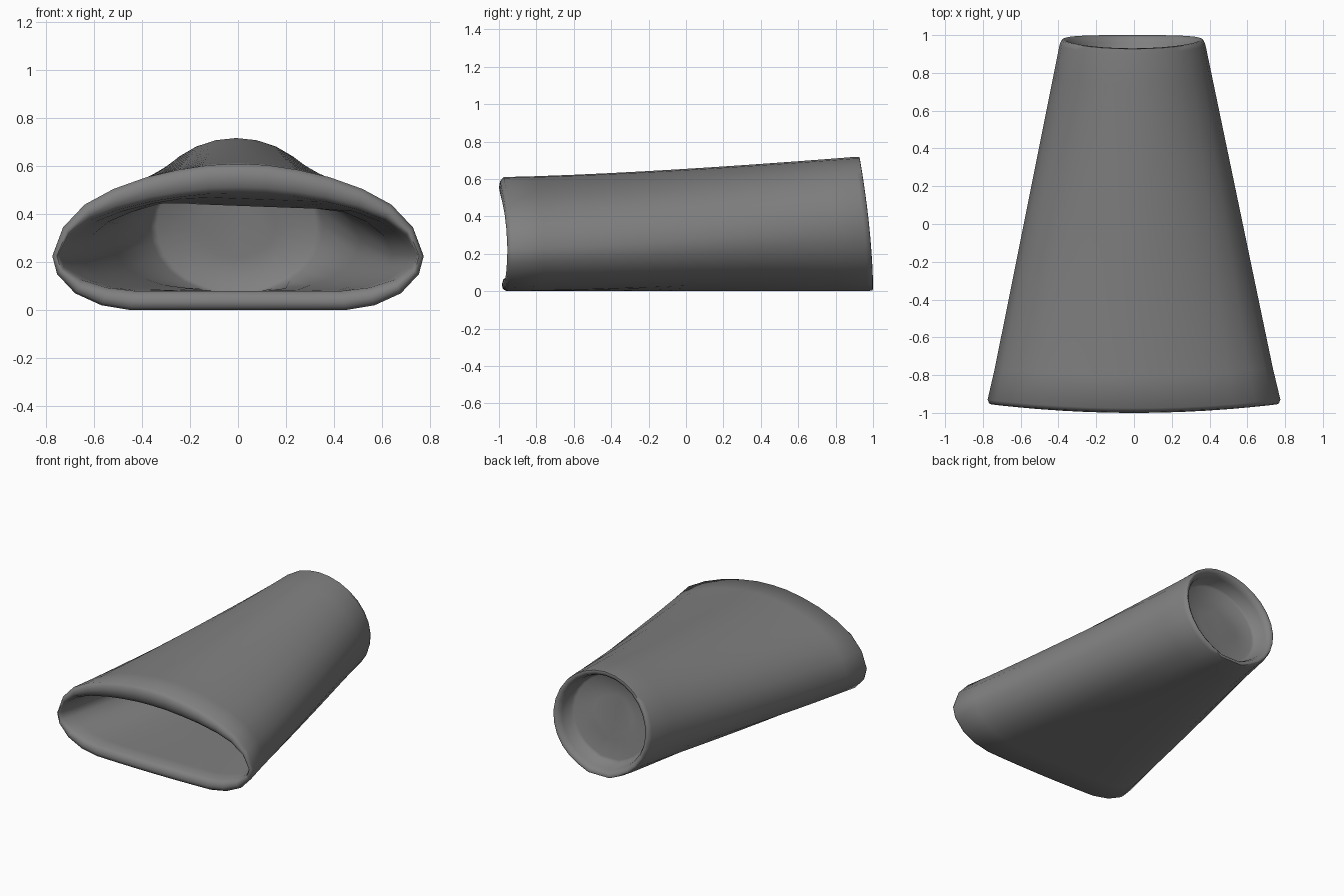
import bpy, bmesh, math

if "Cube" in bpy.data.objects:
    bpy.data.objects.remove(bpy.data.objects["Cube"])

# Half profiles (x, z) from top centre to bottom centre
FRONT = [(0, .61), (.12, .605), (.25, .585), (.38, .555), (.52, .505), (.64, .44),
         (.73, .345), (.775, .225), (.755, .15), (.68, .07), (.57, .02), (.45, 0),
         (.29, 0), (.15, 0), (0, 0)]
BACK = []
for i in range(15):
    a = math.pi * i / 14
    z = .36 + .36 * math.cos(a)
    BACK.append((.38 * math.sin(a), 0 if z < .02 else z))


def mirrored(half):
    return half + [(-x, z) for x, z in half[-2:0:-1]]


FRONT, BACK = mirrored(FRONT), mirrored(BACK)


def front_y(x, z):
    bulge = .045 if z > .22 else .03
    return -.955 - bulge * (1 - (x / .775) ** 2)


def back_y(z):
    return 1 - .07 * (z / .72) ** 1.7


def section(t, shift=0, sx=1, z0=0, sz=1, ceiling=None):
    """Ring at fraction t along the body, shrunk by sx / sz and lifted by z0."""
    ring = []
    for (fx, fz), (bx, bz) in zip(FRONT, BACK):
        x, z = fx + (bx - fx) * t, fz + (bz - fz) * t ** 1.4
        y = front_y(fx, fz) * (1 - t) + back_y(bz) * t
        z = z0 + z * sz
        if ceiling:
            z = min(z, ceiling - .035 * x)
        ring.append((x * sx - .008 * t, y + shift, z))
    return ring


rings = []
# Inner wall, from the closed end forward to the mouth
rings.append(section(.915, 0, .40, .216, .40))
rings.append(section(.91, 0, .80, .08, .79))
rings.append(section(.90, 0, .855, .065, .83))
rings.append(section(.55, 0, .92, .08, .72, .50))
rings.append(section(.22, 0, .94, .08, .64, .435))
rings.append(section(.06, 0, .955, .08, .655, .465))
# Rounded front lip
rings.append(section(0, .03, .963, .08, .67))
rings.append(section(0, .008, .968, .062, .74))
rings.append(section(0, 0, .976, .035, .85))
rings.append(section(0, .006, .99, .012, .945))
rings.append(section(0, .025))
# Outer wall
for k in range(1, 10):
    rings.append(section(k / 10))
rings.append(section(.985))
# Rounded back lip and recessed end
rings.append(section(1, -.003, .985, .004, .99))
rings.append(section(1, 0, .96, .014, .96))
rings.append(section(1, -.012, .91, .03, .91))
rings.append(section(1, -.04, .87, .045, .87))
rings.append(section(1, -.12, .83, .06, .83))
rings.append(section(1, -.13, .78, .08, .78))
rings.append(section(1, -.135, .40, .216, .40))

bm = bmesh.new()
loops = [[bm.verts.new(p) for p in ring] for ring in rings]
n = len(FRONT)
for a, b in zip(loops, loops[1:]):
    for i in range(n):
        j = (i + 1) % n
        bm.faces.new((a[i], a[j], b[j], b[i]))
bm.faces.new(loops[0])
bm.faces.new(loops[-1])
bmesh.ops.recalc_face_normals(bm, faces=bm.faces)

mesh = bpy.data.meshes.new("flared_nozzle")
bm.to_mesh(mesh)
bm.free()
nozzle = bpy.data.objects.new("flared_nozzle", mesh)
bpy.context.collection.objects.link(nozzle)

# Dark grey plastic
grey = bpy.data.materials.new("dark_grey")
grey.diffuse_color = (.215, .215, .215, 1)
grey.use_nodes = True
grey.node_tree.nodes["Principled BSDF"].inputs["Base Color"].default_value = grey.diffuse_color
mesh.materials.append(grey)

bpy.context.view_layer.objects.active = nozzle
nozzle.select_set(True)
bpy.ops.object.shade_smooth_by_angle(angle=math.radians(60))
